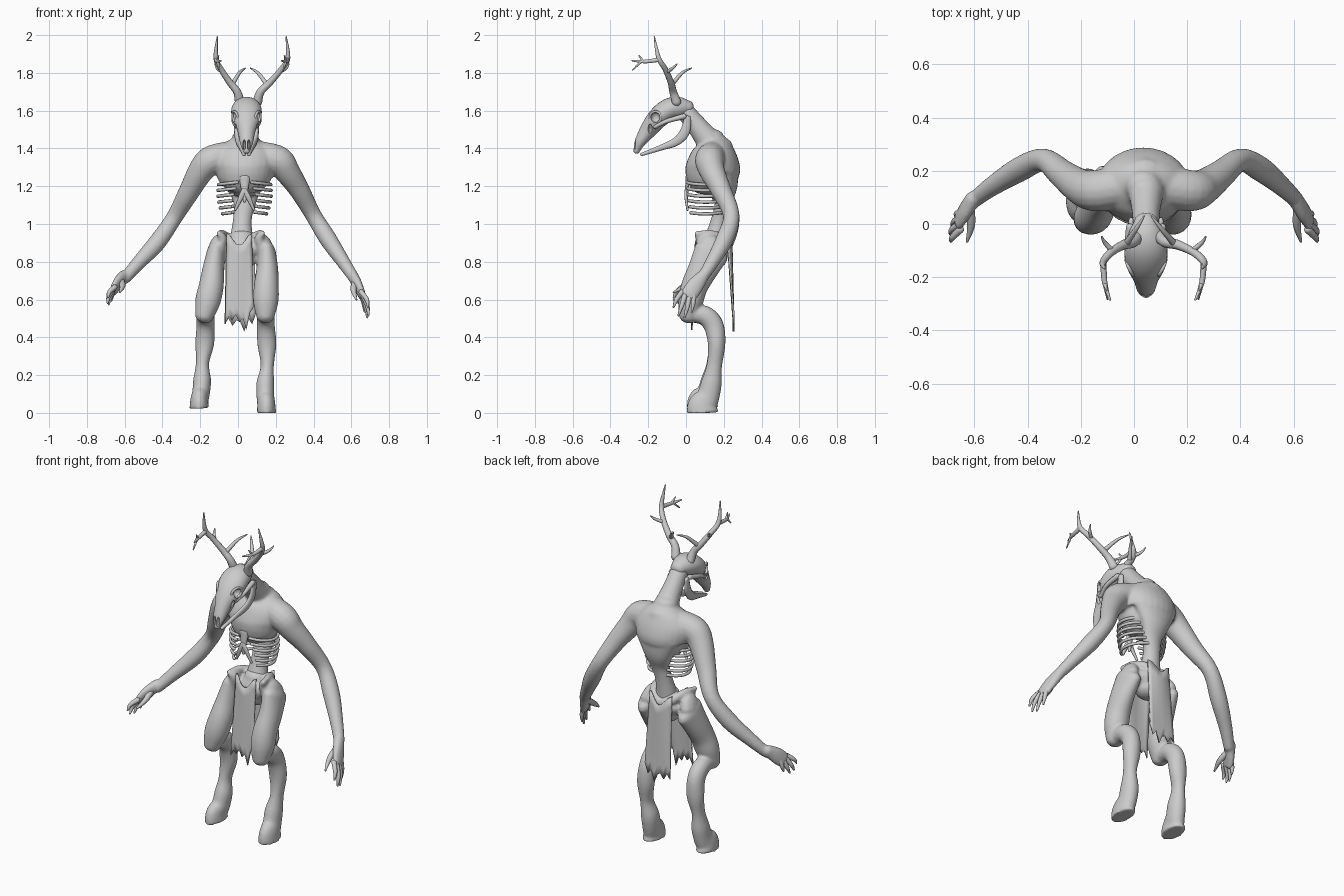
import bpy, bmesh, math
from mathutils import Vector

GREY = bpy.data.materials.new("bone grey")
GREY.diffuse_color = (0.6, 0.6, 0.6, 1)
CX = 0.035  # body axis


def make(name, bm):
    bmesh.ops.recalc_face_normals(bm, faces=bm.faces)
    me = bpy.data.meshes.new(name)
    bm.to_mesh(me)
    bm.free()
    ob = bpy.data.objects.new(name, me)
    me.materials.append(GREY)
    bpy.context.collection.objects.link(ob)
    return ob


def spline(pts, sub):
    pts = [Vector(p) for p in pts]
    out = []
    for i in range(len(pts) - 1):
        a, b, c, d = pts[max(i - 1, 0)], pts[i], pts[i + 1], pts[min(i + 2, len(pts) - 1)]
        for k in range(sub):
            t = k / sub
            out.append(0.5 * (2 * b + (c - a) * t + (2 * a - 5 * b + 4 * c - d) * t * t
                              + (3 * b - a - 3 * c + d) * t ** 3))
    return out + [pts[-1]]


def limb(name, pts, n=16, sub=5, ref=(1, 0, 0), flat_end=False):
    """Smooth tube through (x, y, z, r) or (x, y, z, r_ref, r_other) points."""
    pts = [p if len(p) == 5 else (*p, p[3]) for p in pts]
    path, ref = spline(pts, sub), Vector(ref)
    pos = [Vector(p[:3]) for p in path]
    rings = []
    for i, p in enumerate(path):
        t = (pos[min(i + 1, len(pos) - 1)] - pos[max(i - 1, 0)]).normalized()
        rings.append((pos[i], t, max(p[3], .002), max(p[4], .002)))

    def cap(ring, sgn):
        c, t, a, b = ring
        h = min(a, b) * .8
        return [(c + t * (sgn * h * d), t, a * math.sqrt(1 - d * d), b * math.sqrt(1 - d * d))
                for d in (.5, .8, .96)]
    rings = cap(rings[0], -1)[::-1] + rings + ([] if flat_end else cap(rings[-1], 1))
    bm, loops = bmesh.new(), []
    for c, t, a, b in rings:
        u = (ref - t * ref.dot(t)).normalized()
        v = t.cross(u)
        loops.append([bm.verts.new(c + u * (a * math.cos(q)) + v * (b * math.sin(q)))
                      for q in (2 * math.pi * k / n for k in range(n))])
    for l0, l1 in zip(loops, loops[1:]):
        for k in range(n):
            bm.faces.new((l0[k], l0[(k + 1) % n], l1[(k + 1) % n], l1[k])).smooth = True
    bm.faces.new(loops[0]).smooth = True
    bm.faces.new(loops[-1]).smooth = not flat_end
    return make(name, bm)


def fuse(name, parts, voxel=.008, smooth=6):
    """Join overlapping limbs into one skin."""
    bpy.ops.object.select_all(action="DESELECT")
    for p in parts:
        p.select_set(True)
    bpy.context.view_layer.objects.active = parts[0]
    bpy.ops.object.join()
    ob = bpy.context.object
    ob.name = name
    m = ob.modifiers.new("skin", "REMESH")
    m.mode, m.voxel_size, m.use_smooth_shade = "VOXEL", voxel, True
    m = ob.modifiers.new("soften", "SMOOTH")
    m.factor, m.iterations = .5, smooth


def cloth(name, x0, x1, y0, y1, top, hem, bow):
    """Hanging strip with a shaped top and a torn hem."""
    bm, rows, n = bmesh.new(), 8, len(hem)
    grid = []
    for r in range(rows + 1):
        t = r / rows
        line = []
        for c in range(n):
            u = c / (n - 1)
            x = x0 + (x1 - x0) * u
            x += (x - (x0 + x1) / 2) * .15 * t
            y = y0 + (y1 - y0) * t + bow * (2 * u - 1) ** 2 * (1 - t)
            line.append(bm.verts.new((x, y, top[c] + (hem[c] - top[c]) * t)))
        grid.append(line)
    for a, b in zip(grid, grid[1:]):
        for c in range(n - 1):
            bm.faces.new((a[c], a[c + 1], b[c + 1], b[c])).smooth = True
    m = make(name, bm).modifiers.new("thickness", "SOLIDIFY")
    m.thickness, m.offset = .009, 0


# torso, neck and waist
body = [
    limb("chest", [(CX, .16, 1.235, .125, .105), (CX, .14, 1.26, .152, .138), (CX, .143, 1.30, .172, .145),
                   (CX, .145, 1.36, .172, .127), (CX, .145, 1.41, .135, .1), (CX, .14, 1.45, .07, .065)], n=28),
    limb("neck", [(.04, .17, 1.38, .09), (.045, .105, 1.46, .065), (.045, .05, 1.53, .054), (.045, 0, 1.59, .05)]),
    limb("back_muscle", [(CX, .215, 1.28, .14, .065), (CX, .215, 1.19, .092, .055),
                         (CX, .195, 1.11, .06, .042), (.025, .18, 1.04, .05, .042),
                         (.02, .165, .97, .055, .05), (.02, .15, .9, .07, .06)], n=20)]

# arms
body.append(limb("right_arm", [
    (.12, .14, 1.36, .078), (.215, .125, 1.335, .078), (.262, .14, 1.275, .068), (.325, .185, 1.18, .055),
    (.40, .24, 1.045, .044), (.477, .205, .92, .047), (.557, .14, .80, .037), (.61, .09, .72, .03)], ref=(0, 1, 0)))
body.append(limb("left_arm", [
    (-.05, .14, 1.36, .078), (-.145, .125, 1.335, .078), (-.2, .14, 1.275, .068), (-.265, .185, 1.16, .055),
    (-.34, .24, 1.03, .044), (-.43, .205, .90, .047), (-.535, .14, .785, .037), (-.60, .09, .71, .03)], ref=(0, 1, 0)))

# hands: palm, four fingers and thumb
for name, s, k in (("right", 1, 1), ("left", -1, .68)):
    def H(x, y, z, *r):
        return (s * x, y, .72 + (z - .72) * k, *r)
    body.append(limb(name + "_palm", [H(.605, .095, .73, .03, .032), H(.634, .05, .675, .026, .046),
                                      H(.658, .012, .62, .019, .046)], n=14))
    for y0, mid, tip in ((-.02, (.682, -.05, .60), (.688, -.066, .56)),
                         (.0, (.684, -.022, .57), (.69, -.04, .515)),
                         (.022, (.676, .008, .565), (.684, -.008, .505)),
                         (.042, (.666, .038, .58), (.67, .03, .535))):
        limb(name + "_finger", [H(.652, y0, .64, .015), H(*mid, .012), H(*tip, .005)], n=8)
    limb(name + "_thumb", [H(.618, .06, .69, .019), H(.612, -.005, .645, .015), H(.627, -.066, .60, .005)], n=8)
fuse("torso_and_arms", body)

# ribs, breastbone and costal arch
for side in (-1, 1):
    for i in range(6):
        a = (.140, .142, .142, .138, .13, .118)[i]
        pts = []
        for k in range(9):
            q = math.radians(10 + k * (19.3 - i * .6))
            pts.append((CX + side * a * math.sin(q), .105 + .105 * math.cos(q),
                        1.225 - i * .031 - .016 * math.sin(q), .009, .008))
        limb("rib", pts, n=8, sub=3, ref=(0, 0, 1))
    limb("costal_arch", [(.033, .0, 1.18, .014, .008), (CX + side * .02, .0, 1.14, .014, .008),
                         (CX + side * .05, .008, 1.075, .007, .006)], n=8)
limb("breastbone", [(CX, .012, 1.25, .03, .015), (CX, .005, 1.19, .02, .01), (CX, .002, 1.12, .008, .008)], n=10)

# pelvis with flared hip bones
hips = [limb("pelvis", [(.02, .145, .92, .07, .065), (.02, .145, .87, .12, .085), (.02, .145, .82, .08, .075)], n=20)]
for s in (-1, 1):
    X = lambda d: .015 + s * d
    hips.append(limb("hip_bone", [(X(.118), .055, .955, .010, .014), (X(.10), .08, .925, .028, .035),
                                  (X(.117), .11, .89, .045, .07), (X(.135), .125, .85, .045, .08)], n=14))
    hips.append(limb("hip_crest", [(X(.118), .055, .95, .012), (X(.10), .12, .95, .02),
                                   (X(.07), .18, .925, .028), (X(.02), .205, .89, .03)], n=10, ref=(0, 0, 1)))

# legs: thigh, bent knee, shank and foot
for name, thigh, shin, lift in (
        ("left", (-.115, -.13, -.142, -.16, -.178),
         (-.172, -.172, -.172, -.176, -.188, -.19, -.195, -.205, -.205), .025),
        ("right", (.15, .155, .15, .147, .145), (.147, .147, .147, .153, .155, .145, .145, .15, .15), .0)):
    hips.append(limb(name + "_thigh", [(x, *p) for x, p in zip(thigh, (
        (.135, .85, .05, .095), (.09, .76, .058, .08), (.045, .67, .066, .071),
        (.025, .59, .067, .066), (.012, .515, .05, .05)))], n=20))
    hips.append(limb(name + "_shank", [(x, y, z + lift * (.5 - z) / .5, a, b) for x, (y, z, a, b) in zip(shin, (
        (.03, .525, .042, .045), (.10, .515, .048, .052), (.147, .46, .048, .053), (.162, .36, .05, .046),
        (.15, .25, .035, .041), (.135, .16, .047, .055), (.118, .09, .047, .061), (.09, .04, .048, .08),
        (.088, 0, .052, .083)))], n=20, flat_end=True))
fuse("hips_and_legs", hips, smooth=4)

# skull with carved eye sockets and nose opening
HX = .045
skull = limb("skull", [(HX, .01, 1.615, .045, .04), (HX, -.035, 1.615, .066, .058), (HX, -.09, 1.605, .08, .06),
                       (HX, -.15, 1.56, .076, .055), (HX, -.205, 1.49, .047, .043),
                       (HX, -.245, 1.43, .034, .028), (HX, -.262, 1.385, .018, .016)], n=28)


def carve(target, loc, size):
    bpy.ops.mesh.primitive_uv_sphere_add(segments=16, ring_count=10, location=loc)
    cutter = bpy.context.object
    cutter.scale = size
    cutter.hide_render = True
    bpy.context.view_layer.update()
    m = target.modifiers.new("carve", "BOOLEAN")
    m.operation, m.solver, m.object = "DIFFERENCE", "EXACT", cutter
    bpy.ops.object.select_all(action="DESELECT")
    bpy.context.view_layer.objects.active = target
    target.select_set(True)
    bpy.ops.object.modifier_apply(modifier=m.name)
    bpy.data.objects.remove(cutter)


for s in (-1, 1):
    carve(skull, (HX + s * .072, -.162, 1.565), (.034, .026, .029))
    carve(skull, (HX + s * .058, -.19, 1.50), (.022, .012, .03))
    carve(skull, (HX + s * .012, -.275, 1.42), (.008, .03, .028))
    # eye rim, cheekbone and lower jaw
    limb("eye_rim", [(HX + s * (.06 + .013 * math.cos(q) + .005 * math.sin(q)), -.162 + .03 * math.cos(q),
                      1.565 + .031 * math.sin(q), .007) for q in (math.pi * k / 4 for k in range(9))], n=8, sub=3)
    limb("cheekbone", [(HX + s * .052, -.165, 1.515, .012), (HX + s * .068, -.10, 1.545, .012),
                       (HX + s * .06, -.01, 1.57, .015)], n=8)
    limb("lower_jaw", [(HX + s * .055, .008, 1.565, .011, .018), (HX + s * .054, -.005, 1.49, .012, .027),
                       (HX + s * .046, -.05, 1.438, .012, .024), (HX + s * .03, -.13, 1.405, .011, .016),
                       (HX + s * .012, -.235, 1.368, .010, .009)], n=10)

    # antler: main beam and tines (left one spreads less)
    w = 1 if s > 0 else .78
    for part, pts in (
            ("antler_beam", ((.052, -.05, 1.645, .026), (.07, -.068, 1.70, .021), (.12, -.08, 1.75, .018),
                             (.18, -.11, 1.82, .015), (.214, -.145, 1.88, .013), (.205, -.168, 1.992, .003))),
            ("antler_front_tine", ((.212, -.14, 1.87, .012), (.205, -.22, 1.86, .010), (.18, -.285, 1.865, .004))),
            ("antler_small_tine", ((.202, -.235, 1.862, .008), (.192, -.283, 1.815, .003))),
            ("antler_upper_tine", ((.204, -.225, 1.86, .008), (.195, -.25, 1.892, .003))),
            ("antler_outer_tine", ((.17, -.10, 1.805, .011), (.205, -.07, 1.825, .008), (.22, -.047, 1.848, .003))),
            ("antler_back_tine", ((.105, -.078, 1.735, .013), (.055, -.02, 1.80, .009), (.015, .03, 1.825, .003)))):
        limb(part, [(.05 + s * x * w, y, z, r) for x, y, z, r in pts], n=10)

# torn loincloth
cloth("front_cloth", -.058, .072, .05, .03,
      (.95, .94, .915, .895, .89, .895, .915, .94, .95),
      (.47, .51, .49, .52, .48, .50, .44, .53, .56), .02)
cloth("back_cloth", -.06, .085, .242, .252,
      (.95, .94, .92, .90, .89, .90, .92, .94, .95),
      (.47, .50, .46, .49, .48, .43, .50, .47, .53), -.025)
